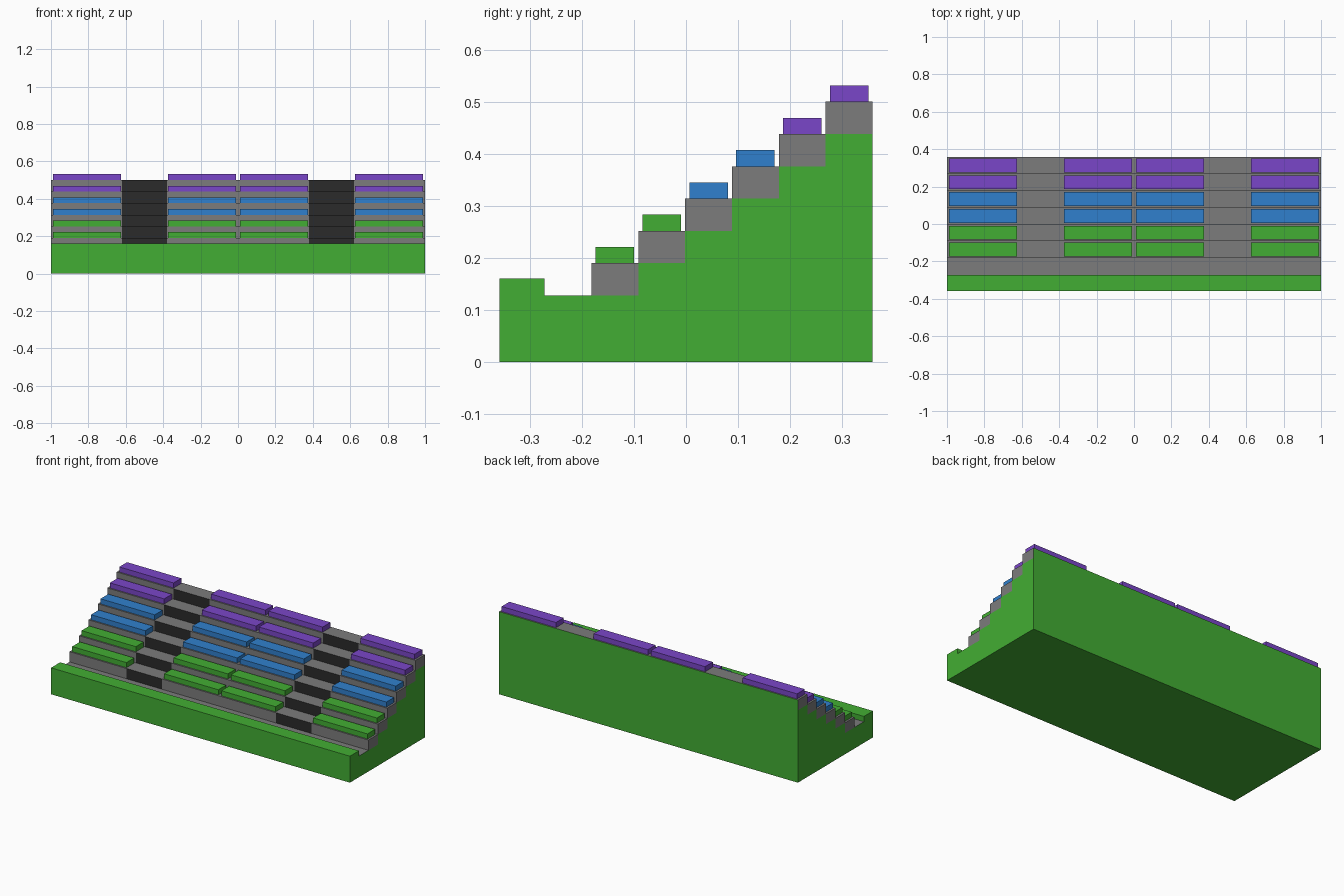
import bpy, bmesh

if "Cube" in bpy.data.objects:
    bpy.data.objects.remove(bpy.data.objects["Cube"])

ROWS, DEPTH, RISE = 6, 0.09, 0.062
Y0, Y1, Z0 = -0.1815, 0.3585, 0.128      # first riser, back, floor level


def material(name, rgb):
    m = bpy.data.materials.new(name)
    m.diffuse_color = (*rgb, 1)
    m.use_nodes = True
    m.node_tree.nodes["Principled BSDF"].inputs["Base Color"].default_value = m.diffuse_color
    return m


green = material("green", (0.055, 0.42, 0.033))
blue = material("blue", (0.03, 0.216, 0.61))
purple = material("purple", (0.195, 0.061, 0.578))
grey = material("grey", (0.2, 0.2, 0.2))
dark = material("dark", (0.024, 0.024, 0.024))


def finish(bm, name, mats):
    bmesh.ops.recalc_face_normals(bm, faces=bm.faces)
    me = bpy.data.meshes.new(name)
    bm.to_mesh(me)
    bm.free()
    for m in mats:
        me.materials.append(m)
    ob = bpy.data.objects.new(name, me)
    bpy.context.collection.objects.link(ob)
    return ob


def prism(bm, profile, xs):
    """Sweep a (y, z) profile through the x stations; returns the faces."""
    rings = [[bm.verts.new((x, y, z)) for y, z in profile] for x in xs]
    n = len(profile)
    faces = [bm.faces.new(rings[0]), bm.faces.new(rings[-1])]
    for a, b in zip(rings, rings[1:]):
        for i in range(n):
            j = (i + 1) % n
            faces.append(bm.faces.new((a[i], a[j], b[j], b[i])))
    return faces


def rect(y0, y1, z0, z1):
    return [(y0, z0), (y1, z0), (y1, z1), (y0, z1)]


# Green stepped base with front parapet and a grey walkway floor
profile = [(-Y1, 0), (Y1, 0), (Y1, Z0 + (ROWS - 1) * RISE)]
for i in range(ROWS - 1, 0, -1):
    y = Y0 + i * DEPTH
    profile += [(y, Z0 + i * RISE), (y, Z0 + (i - 1) * RISE)]
profile += [(-0.272, Z0), (-0.272, 0.16), (-Y1, 0.16)]
bm = bmesh.new()
for f in prism(bm, profile, (-1, 1)):
    c = f.calc_center_median()
    if all(abs(v.co.z - Z0) < 1e-4 for v in f.verts):
        f.material_index = 1
finish(bm, "stand_base", [green, grey])

# Grey terraces with dark aisle risers; the rear face is green
for i in range(ROWS):
    y, z = Y0 + i * DEPTH, Z0 + i * RISE
    bm = bmesh.new()
    for f in prism(bm, rect(y, y + DEPTH, z, z + RISE), (-1, -0.62, -0.38, 0.38, 0.62, 1)):
        c = f.calc_center_median()
        if abs(c.y - y) < 1e-4 and 0.38 < abs(c.x) < 0.62:
            f.material_index = 1
        elif abs(c.y - Y1) < 1e-4:
            f.material_index = 2
    finish(bm, f"terrace_{i + 1}", [grey, dark, green])

# Bench seats: two per side in each row, mirrored over x
for i in range(ROWS):
    y, z = Y0 + i * DEPTH, Z0 + (i + 1) * RISE
    bm = bmesh.new()
    for x in (0.01, 0.625):
        prism(bm, rect(y + 0.008, y + 0.082, z, z + 0.031), (x, x + 0.363))
    ob = finish(bm, f"seat_row_{i + 1}", [(green, blue, purple)[i // 2]])
    ob.modifiers.new("mirror", 'MIRROR')
